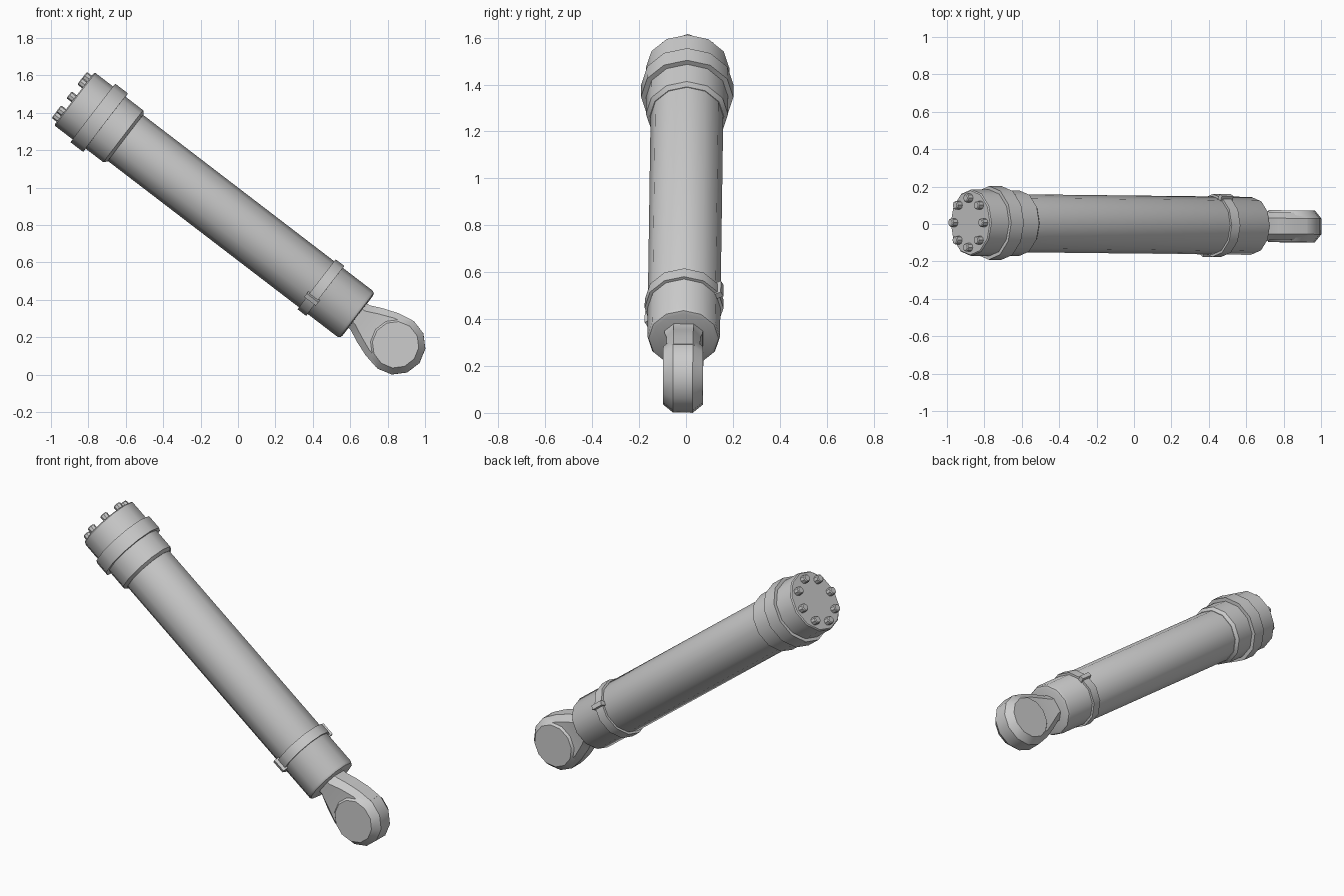
import bpy, bmesh, math
from mathutils import Matrix, Vector

if "Cube" in bpy.data.objects:
    bpy.data.objects.remove(bpy.data.objects["Cube"])

# Local frame: x runs along the cylinder axis from cap to eye, y sideways, z across
d = Vector((0.794, -0.009, -0.608)).normalized()
s = Vector((0, 1, 0))
n = d.cross(s).normalized()
s = n.cross(d)
FRAME = Matrix((d, s, n)).transposed().to_4x4()
FRAME.translation = Vector((-0.875, 0.007, 1.475))
SIDES = 12
EYE_T = 2.164


def finish(name, bm, angle=35):
    bmesh.ops.remove_doubles(bm, verts=bm.verts, dist=1e-5)
    bmesh.ops.recalc_face_normals(bm, faces=bm.faces)
    me = bpy.data.meshes.new(name)
    bm.to_mesh(me)
    bm.free()
    ob = bpy.data.objects.new(name, me)
    bpy.context.collection.objects.link(ob)
    ob.matrix_world = FRAME
    bpy.ops.object.select_all(action='DESELECT')
    ob.select_set(True)
    bpy.context.view_layer.objects.active = ob
    bpy.ops.object.shade_smooth_by_angle(angle=math.radians(angle))
    return ob


def loft(bm, rings):
    loops = [[bm.verts.new(p) for p in ring] for ring in rings]
    for a, b in zip(loops, loops[1:]):
        for i in range(len(a)):
            j = (i + 1) % len(a)
            bm.faces.new((a[i], a[j], b[j], b[i]))
    bm.faces.new(loops[0])
    bm.faces.new(loops[-1])


def circle(t, r, sides, cy=0, cz=0):
    return [(t, cy + r * math.cos(2 * math.pi * i / sides),
             cz + r * math.sin(2 * math.pi * i / sides)) for i in range(sides)]


def turned(name, profile, sides=SIDES):
    bm = bmesh.new()
    loft(bm, [circle(t, r, sides) for t, r in profile])
    return finish(name, bm)


# Barrel and its turned fittings
turned("end_cap", [(0, 0.172), (0.006, 0.178), (0.13, 0.178)])
turned("flange_collar", [(0.125, 0.197), (0.21, 0.197)])
turned("head_ring", [(0.2, 0.175), (0.33, 0.175), (0.345, 0.158)])
turned("barrel", [(0.3, 0.155), (1.89, 0.155), (1.903, 0.149), (1.908, 0.135)])
turned("clamp_band", [(1.632, 0.168), (1.69, 0.168)])

# Ring of eight cap bolts
bm = bmesh.new()
for i in range(8):
    a = i * math.pi / 4
    cy, cz = 0.132 * math.cos(a), 0.132 * math.sin(a)
    loft(bm, [circle(t, r, 8, cy, cz)
              for t, r in ((-0.034, 0.018), (-0.029, 0.023), (0.01, 0.023))])
finish("cap_bolts", bm)

# Two opposite clamp lugs
bm = bmesh.new()
for side in (0, math.pi):
    a = math.radians(27) + side
    m = (Matrix.Translation((1.66, 0, 0)) @ Matrix.Rotation(a, 4, 'X')
         @ Matrix.Translation((0, 0.165, 0)) @ Matrix.Diagonal((0.078, 0.034, 0.026, 1)))
    bmesh.ops.create_cube(bm, size=1, matrix=m)
finish("clamp_lugs", bm)

# Rod eye: chamfered disc lying across the axis
bm = bmesh.new()
loft(bm, [[(EYE_T + r * math.cos(2 * math.pi * i / 12), y, r * math.sin(2 * math.pi * i / 12))
           for i in range(12)]
          for y, r in ((-0.085, 0.125), (-0.042, 0.16), (0.042, 0.16), (0.085, 0.125))])
finish("rod_eye", bm)

# Rod neck: octagonal section flaring into the eye
bm = bmesh.new()
rings = []
for t, a, b, y in ((1.88, 0.08, 0.042, 0.083), (1.925, 0.083, 0.044, 0.081),
                   (1.99, 0.113, 0.075, 0.073), (2.07, 0.142, 0.108, 0.072),
                   (2.15, 0.158, 0.123, 0.075)):
    quarter = [(y, b), (0.042, a)]
    ring = quarter + [(-p, q) for p, q in reversed(quarter)]
    ring += [(-p, -q) for p, q in ring]
    rings.append([(t, p, q) for p, q in ring])
loft(bm, rings)
finish("rod_neck", bm)
